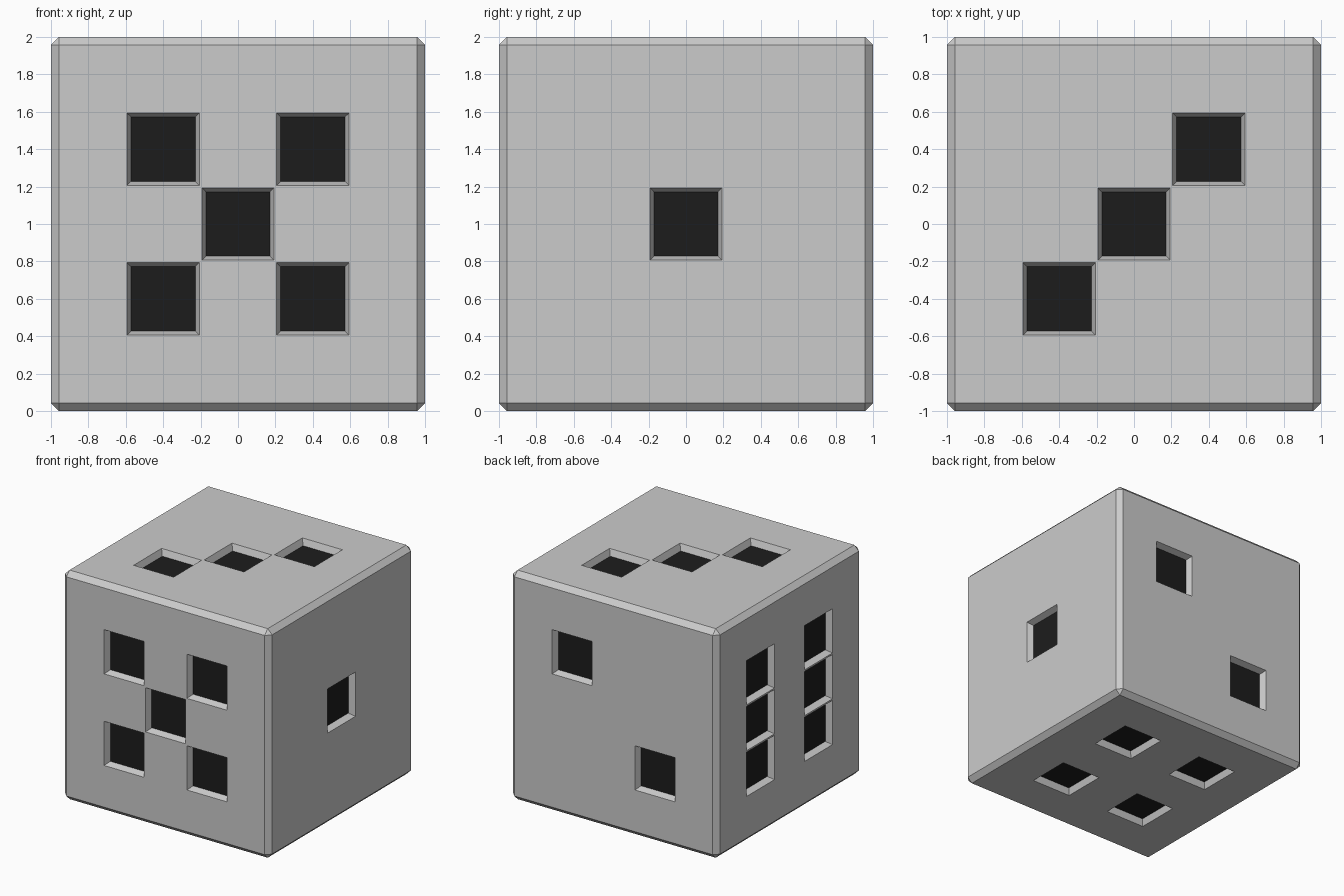
import bpy, bmesh
from mathutils import Vector

if "Cube" in bpy.data.objects:
    bpy.data.objects.remove(bpy.data.objects["Cube"])

BEVEL, PIP, SPACING = 0.043, 0.193, 0.4      # edge chamfer, pip half-size, pip spacing
RIM, DEPTH = 0.03, 0.055                     # slope width and depth of each pip

# pip grid positions per face, as (axis, sign): points on the two other axes
corners = [(a, b) for a in (-1, 1) for b in (-1, 1)]
faces = {
    (1, -1): corners + [(0, 0)],                       # front: five (x, z)
    (0, 1): [(0, 0)],                                  # right: one (y, z)
    (2, 1): [(-1, -1), (0, 0), (1, 1)],                # top: three (x, y)
    (1, 1): [(1, 1), (-1, -1)],                        # back: two (x, z)
    (0, -1): [(a, b) for a in (-1, 1) for b in (-1, 0, 1)],  # left: six (y, z)
    (2, -1): corners,                                  # bottom: four (x, y)
}

grey = bpy.data.materials.new("body_grey")
grey.diffuse_color = (0.8, 0.8, 0.8, 1)
grey.use_nodes = True
grey.node_tree.nodes["Principled BSDF"].inputs["Base Color"].default_value = grey.diffuse_color
black = bpy.data.materials.new("pip_black")
black.diffuse_color = (0.012, 0.012, 0.012, 1)
black.use_nodes = True
black.node_tree.nodes["Principled BSDF"].inputs["Base Color"].default_value = black.diffuse_color

# chamfered body
bm = bmesh.new()
bmesh.ops.create_cube(bm, size=2)
bmesh.ops.bevel(bm, geom=bm.edges[:], offset=BEVEL, segments=1,
                affect='EDGES', profile=0.5)

# score pip outlines across the body
for axis in range(3):
    normal = Vector((0, 0, 0))
    normal[axis] = 1
    for cell in (-1, 0, 1):
        for side in (-PIP, PIP):
            bmesh.ops.bisect_plane(bm, geom=bm.verts[:] + bm.edges[:] + bm.faces[:],
                                   plane_co=normal * (cell * SPACING + side),
                                   plane_no=normal)

# sink the pips and darken their floors
def is_pip(face):
    c = face.calc_center_median()
    for (axis, sign), spots in faces.items():
        if abs(c[axis] - sign) < 1e-4:
            u, v = [c[i] for i in range(3) if i != axis]
            return any(abs(u - a * SPACING) < 0.01 and abs(v - b * SPACING) < 0.01
                       for a, b in spots)
    return False

pips = [f for f in bm.faces if is_pip(f)]
bmesh.ops.inset_individual(bm, faces=pips, thickness=RIM, depth=-DEPTH)
for f in pips:
    f.material_index = 1

bmesh.ops.translate(bm, verts=bm.verts[:], vec=(0, 0, 1))
mesh = bpy.data.meshes.new("die")
bm.to_mesh(mesh)
bm.free()
mesh.materials.append(grey)
mesh.materials.append(black)
die = bpy.data.objects.new("die", mesh)
bpy.context.collection.objects.link(die)
